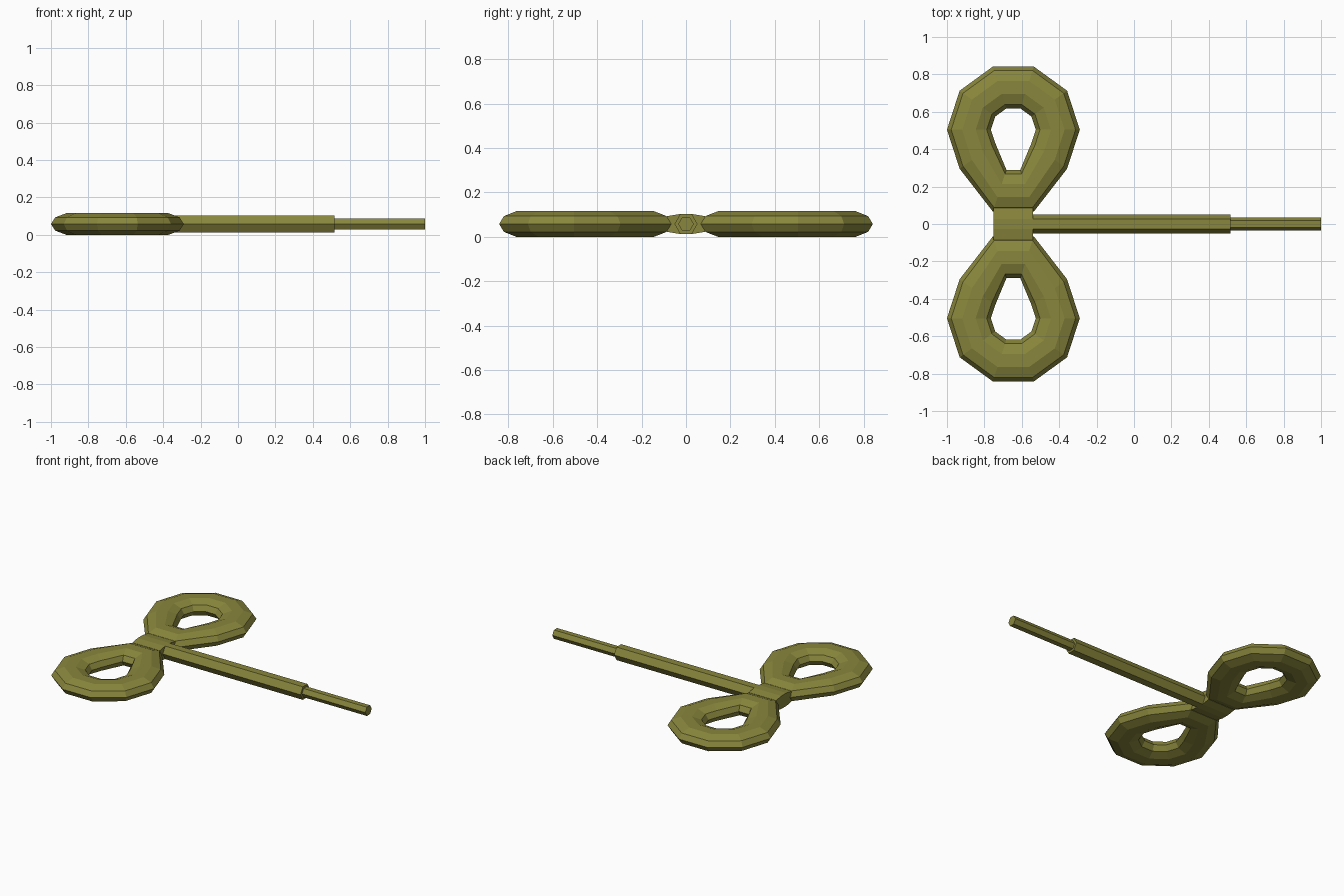
import bpy, bmesh, math
from mathutils import Matrix

if "Cube" in bpy.data.objects:
    bpy.data.objects.remove(bpy.data.objects["Cube"])

olive = bpy.data.materials.new("olive")
olive.diffuse_color = (0.25, 0.24, 0.045, 1)
olive.use_nodes = True
olive.node_tree.nodes["Principled BSDF"].inputs["Base Color"].default_value = olive.diffuse_color
ZC = 0.0575      # centre height of every part
XC = -0.645      # centre line of the handle loops


def finish(name, bm):
    bmesh.ops.recalc_face_normals(bm, faces=bm.faces[:])
    mesh = bpy.data.meshes.new(name)
    bm.to_mesh(mesh)
    bm.free()
    mesh.materials.append(olive)
    ob = bpy.data.objects.new(name, mesh)
    bpy.context.collection.objects.link(ob)
    return ob


def prism(name, profile, x0, x1):
    """Extrude a closed (y, z) profile from x0 to x1."""
    bm = bmesh.new()
    face = bm.faces.new([bm.verts.new((x0, y, z + ZC)) for y, z in profile])
    ext = bmesh.ops.extrude_face_region(bm, geom=[face], use_keep_orig=True)
    for v in ext["geom"]:
        if isinstance(v, bmesh.types.BMVert):
            v.co.x = x1
    return finish(name, bm)


def hexagon(r):
    return [(r * math.cos(math.pi * k / 3), r * math.sin(math.pi * k / 3)) for k in range(6)]


# Handle loop: flattened 10 x 10 torus, its two inner sections drawn to the middle
N = 10
bm = bmesh.new()
rings = []
for i in range(N):
    a = math.tau * i / N
    pull = -0.10 if i in (7, 8) else 0
    ring = []
    for j in range(N):
        b = math.tau * j / N
        r = 0.2375 + 0.1175 * math.cos(b)
        ring.append(bm.verts.new((XC + r * math.cos(a),
                                  0.504 + pull + r * math.sin(a),
                                  ZC + 0.0605 * math.sin(b))))
    rings.append(ring)
for i in range(N):
    p, q = rings[i], rings[(i + 1) % N]
    for j in range(N):
        k = (j + 1) % N
        bm.faces.new((p[j], q[j], q[k], p[k]))

# Second loop is the mirror image
other = bm.copy()
bmesh.ops.transform(other, matrix=Matrix.Scale(-1, 4, (0, 1, 0)), verts=other.verts[:])
finish("handle_loop_back", bm)
finish("handle_loop_front", other)

# Bridge between the loops
prism("loop_bridge",
      [(-0.085, -0.0355), (-0.027, -0.045), (0.027, -0.045), (0.085, -0.0355),
       (0.085, 0.0355), (0.027, 0.045), (-0.027, 0.045), (-0.085, 0.0355)],
      XC - 0.105, XC + 0.105)

# Shaft and thinner tip
prism("shaft", hexagon(0.052), XC + 0.1, 0.515)
prism("shaft_tip", hexagon(0.035), 0.51, 1.0)
